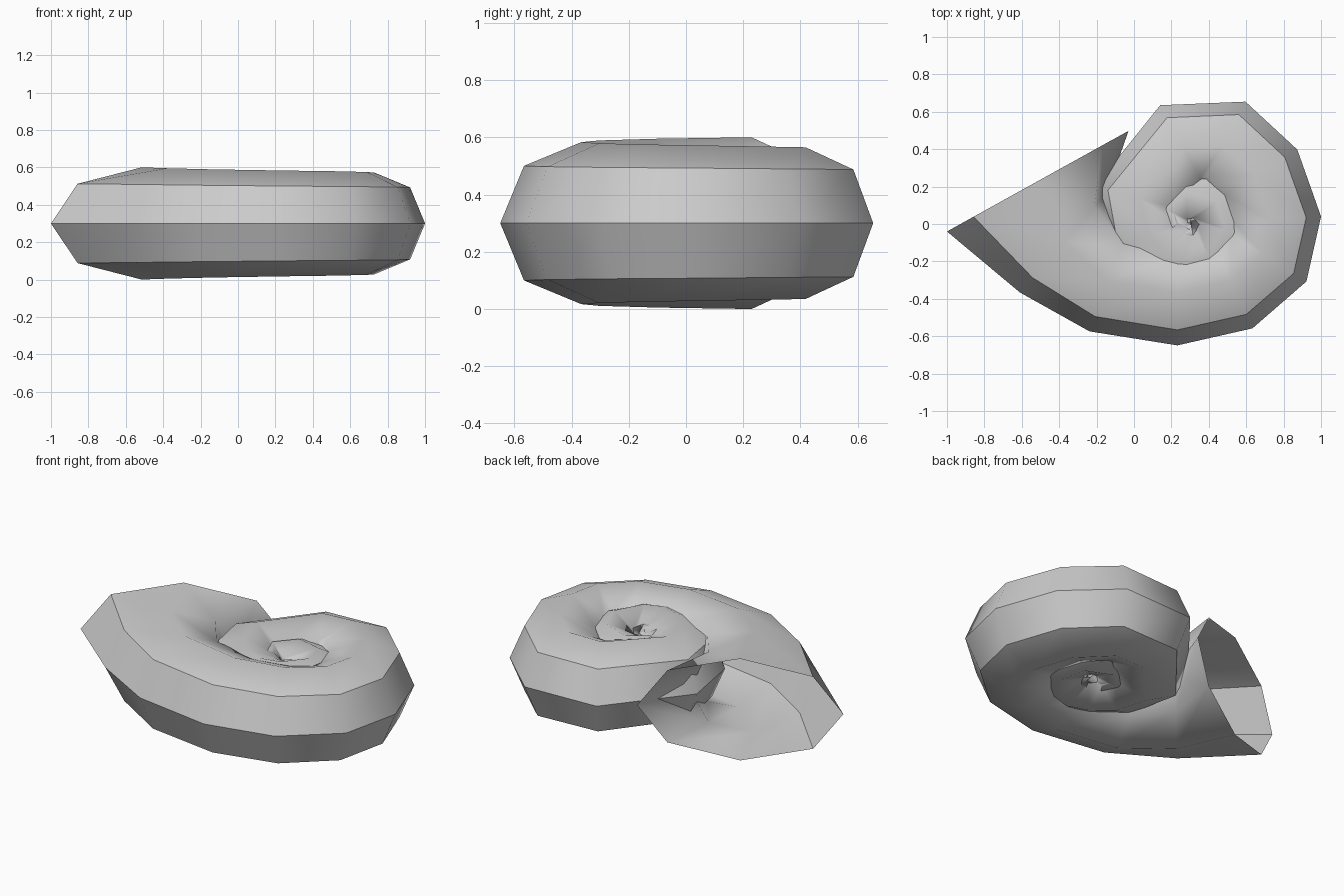
import bpy, bmesh
from math import cos, sin, pi, radians
from mathutils import Vector

# spiral stations: outer rim x, y, inward direction (deg), half width, half height
STATIONS = [
    (-1.00, -0.04, 29, .555, .300),
    (-0.61, -0.366, 49, .355, .295),
    (-0.238, -0.574, 69, .290, .289),
    (0.232, -0.649, 90, .283, .283),
    (0.633, -0.558, 114, .279, .279),
    (0.922, -0.307, 148, .275, .275),
    (1.00, 0.04, 184, .272, .272),
    (0.873, 0.398, 212, .268, .268),
    (0.596, 0.654, 243, .265, .265),
    (0.14, 0.635, 299, .260, .260),
    (-0.21, 0.20, 345, .250, .250),
    (-0.15, -0.15, 22, .242, .242),
    (0.03, -0.34, 50, .236, .236),
    (0.256, -0.43, 83, .232, .232),
    (0.49, -0.377, 115, .228, .228),
    (0.70, -0.087, 165, .220, .220),
    (0.615, 0.241, 215, .212, .212),
    (0.281, 0.373, 270, .203, .203),
    (0.016, 0.186, 325, .195, .195),
    (0.053, -0.133, 25, .185, .185),
    (0.346, -0.232, 100, .175, .175),
    (0.51, -0.014, 175, .165, .165),
]
SIDES = 8

# coiled shell tube, open at the mouth
bm = bmesh.new()
rings = []
for x, y, ang, w, h in STATIONS:
    d = Vector((cos(radians(ang)), sin(radians(ang)), 0))
    c = Vector((x, y, .3)) + d * w
    rings.append([bm.verts.new(c - d * w * cos(2 * pi * i / SIDES)
                  + Vector((0, 0, h * sin(2 * pi * i / SIDES)))) for i in range(SIDES)])
for a, b in zip(rings, rings[1:]):
    for i in range(SIDES):
        j = (i + 1) % SIDES
        bm.faces.new((a[i], b[i], b[j], a[j])).smooth = True
bmesh.ops.recalc_face_normals(bm, faces=bm.faces)

# keep the rim and its two flanking edges crisp, everything else smooth
for a, b in zip(rings, rings[1:]):
    for i in (0, 1, SIDES - 1):
        bm.edges.get((a[i], b[i])).smooth = False

mesh = bpy.data.meshes.new("spiral_shell")
bm.to_mesh(mesh)
bm.free()
shell = bpy.data.objects.new("spiral_shell", mesh)
bpy.context.collection.objects.link(shell)
